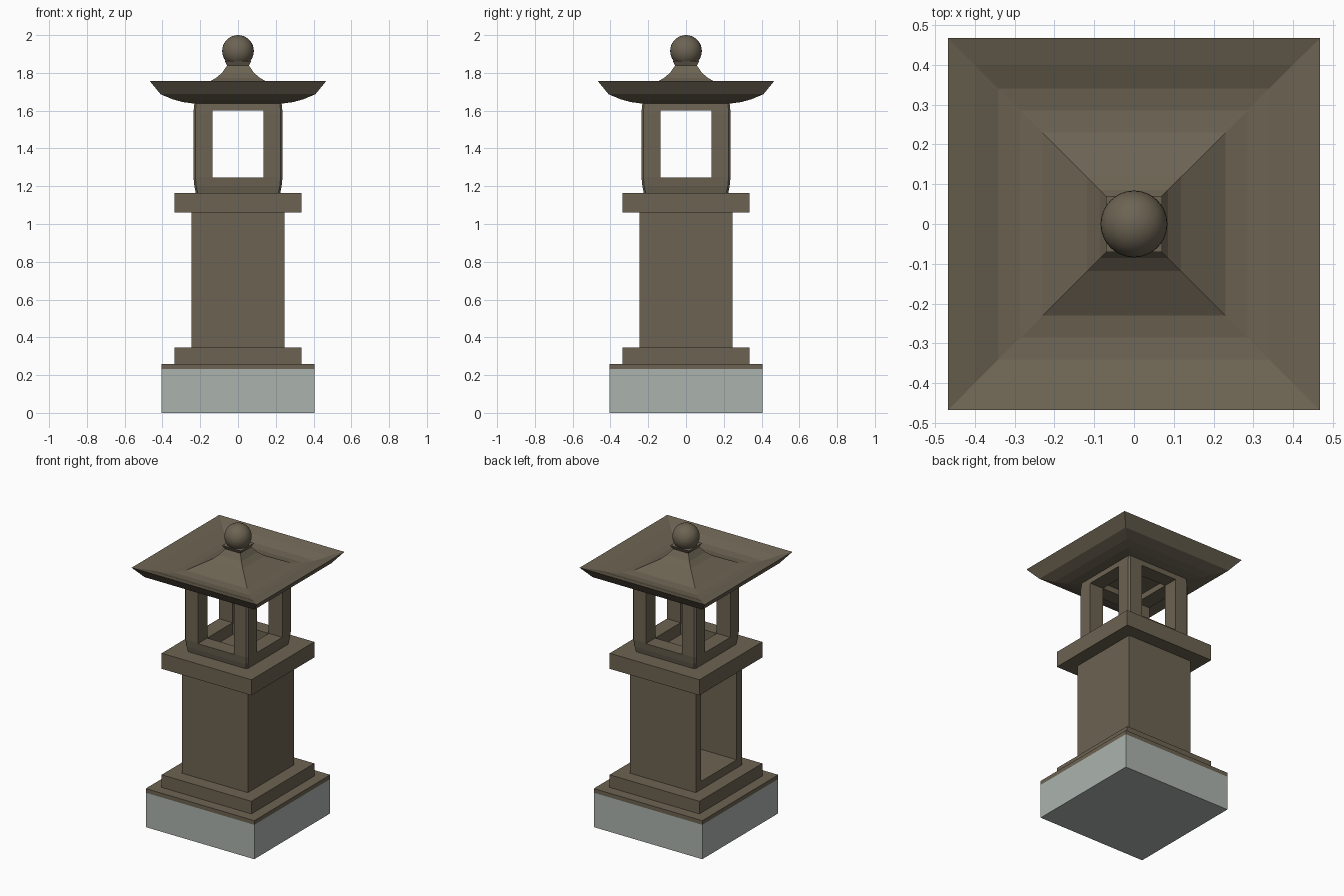
import bpy, bmesh

if "Cube" in bpy.data.objects:
    bpy.data.objects.remove(bpy.data.objects["Cube"])


def material(name, rgb):
    m = bpy.data.materials.new(name)
    m.diffuse_color = (*rgb, 1)
    m.use_nodes = True
    m.node_tree.nodes["Principled BSDF"].inputs["Base Color"].default_value = m.diffuse_color
    return m


STONE = material("brown stone", (0.150, 0.125, 0.085))
CONCRETE = material("grey concrete", (0.41, 0.45, 0.42))


def make(name, bm, mat):
    bmesh.ops.recalc_face_normals(bm, faces=bm.faces)
    me = bpy.data.meshes.new(name)
    bm.to_mesh(me)
    bm.free()
    me.materials.append(mat)
    ob = bpy.data.objects.new(name, me)
    bpy.context.collection.objects.link(ob)
    return ob


def loft(name, rings, mat, chamfer=0.0):
    """Stack square (or corner-cut) rings given as (half width, height)."""
    bm = bmesh.new()
    loops = []
    for h, z in rings:
        i = h - chamfer
        if chamfer:
            pts = [(i, -h), (h, -i), (h, i), (i, h), (-i, h), (-h, i), (-h, -i), (-i, -h)]
        else:
            pts = [(h, -h), (h, h), (-h, h), (-h, -h)]
        loops.append([bm.verts.new((x, y, z)) for x, y in pts])
    n = len(loops[0])
    for a, b in zip(loops, loops[1:]):
        for k in range(n):
            bm.faces.new((a[k], a[(k + 1) % n], b[(k + 1) % n], b[k]))
    bm.faces.new(loops[0][::-1])
    bm.faces.new(loops[-1])
    return make(name, bm, mat)


def cut(target, name, lo, hi):
    """Subtract a box from the target."""
    bm = bmesh.new()
    bmesh.ops.create_cube(bm, size=1)
    for v in bm.verts:
        v.co = [lo[k] if v.co[k] < 0 else hi[k] for k in range(3)]
    cutter = make(name, bm, STONE)
    mod = target.modifiers.new(name, 'BOOLEAN')
    mod.operation, mod.solver, mod.object = 'DIFFERENCE', 'EXACT', cutter
    cutter.hide_render = True
    cutter.hide_viewport = True
    cutter.display_type = 'WIRE'


# Stepped base
loft("concrete_base", [(0.405, 0), (0.405, 0.232)], CONCRETE)
loft("base_plate", [(0.405, 0.232), (0.405, 0.26)], STONE)
loft("pillar_step", [(0.335, 0.26), (0.335, 0.345)], STONE)

# Hollow pillar, open on the left side
pillar = loft("pillar", [(0.245, 0.345), (0.245, 1.06)], STONE)
cut(pillar, "niche_cutter", (-0.4, -0.191, 0.4), (0.191, 0.191, 1.005))
loft("pillar_cap", [(0.335, 1.06), (0.335, 1.165)], STONE)

# Lantern chamber: four posts left after cutting windows and the core
chamber = loft("lantern_chamber", [(0.224, 1.165), (0.231, 1.2), (0.236, 1.25),
                                   (0.236, 1.59), (0.23, 1.65)], STONE, 0.01)
w = 0.135
cut(chamber, "window_cutter_x", (-0.4, -w, 1.245), (0.4, w, 1.6))
cut(chamber, "window_cutter_y", (-w, -0.4, 1.245), (w, 0.4, 1.6))
cut(chamber, "core_cutter", (-w, -w, 1.0), (w, w, 1.8))

# Upturned roof with a flared neck
loft("roof", [(0.235, 1.638), (0.29, 1.645), (0.345, 1.66), (0.41, 1.687), (0.467, 1.757),
              (0.40, 1.737), (0.34, 1.712), (0.285, 1.705), (0.23, 1.712), (0.118, 1.772),
              (0.085, 1.80), (0.058, 1.838), (0.07, 1.862)], STONE)

# Ball finial
bm = bmesh.new()
bmesh.ops.create_uvsphere(bm, u_segments=32, v_segments=16, radius=0.084)
for f in bm.faces:
    f.smooth = True
bmesh.ops.translate(bm, verts=bm.verts, vec=(0, 0, 1.916))
make("ball_finial", bm, STONE)
